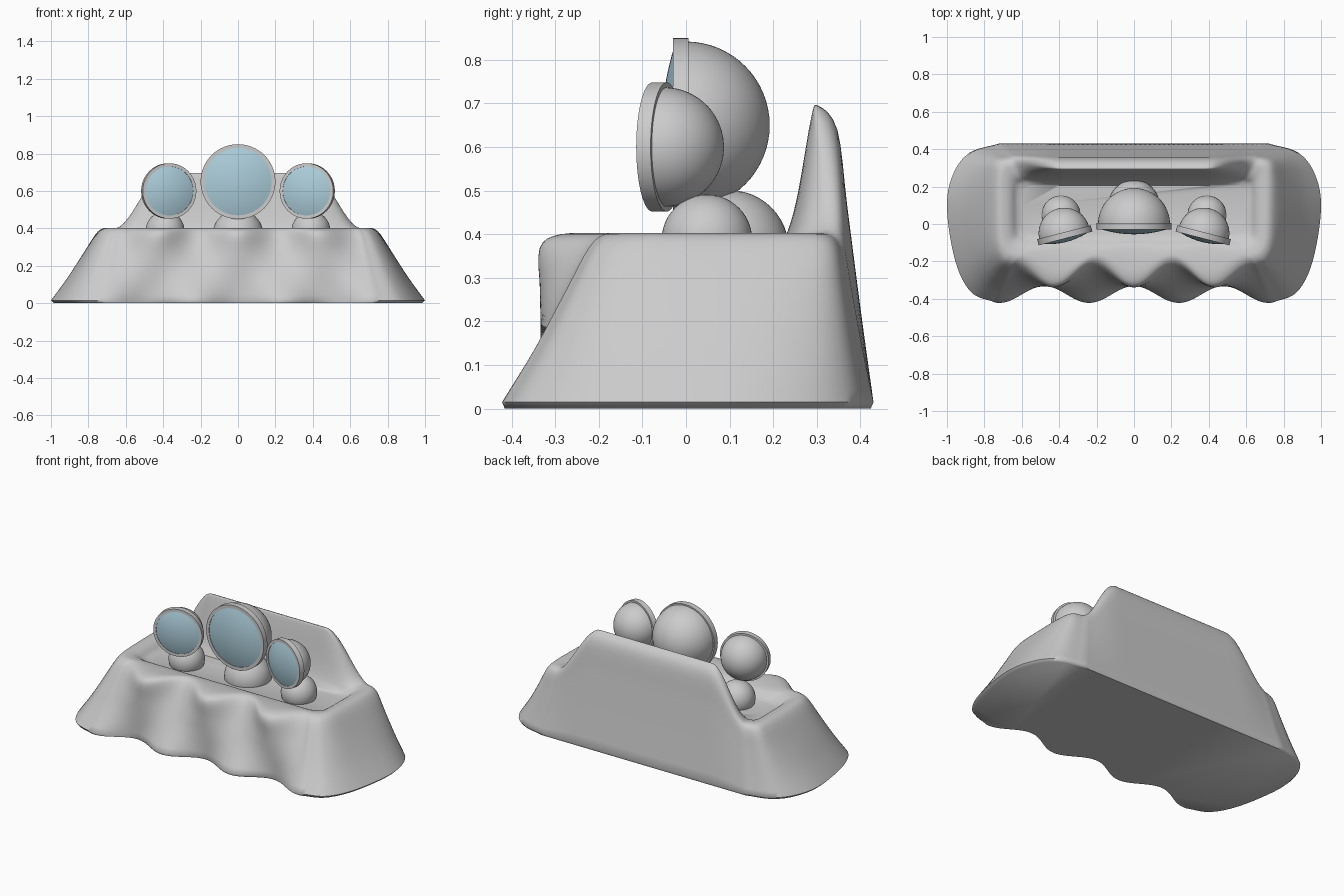
import bpy, bmesh, math
from mathutils import Vector, Matrix

if "Cube" in bpy.data.objects:
    bpy.data.objects.remove(bpy.data.objects["Cube"])


def material(name, rgb):
    m = bpy.data.materials.new(name)
    m.diffuse_color = (*rgb, 1)
    m.use_nodes = True
    m.node_tree.nodes["Principled BSDF"].inputs["Base Color"].default_value = m.diffuse_color
    return m


GREY = material("light grey", (0.6, 0.6, 0.6))
BLUE = material("pale blue glass", (0.41, 0.61, 0.70))


def finish(bm, name, mat, angle=40):
    bmesh.ops.recalc_face_normals(bm, faces=bm.faces)
    me = bpy.data.meshes.new(name)
    bm.to_mesh(me)
    bm.free()
    ob = bpy.data.objects.new(name, me)
    bpy.context.collection.objects.link(ob)
    me.materials.append(mat)
    bpy.ops.object.select_all(action='DESELECT')
    ob.select_set(True)
    bpy.context.view_layer.objects.active = ob
    bpy.ops.object.shade_smooth_by_angle(angle=math.radians(angle))
    return ob


def spline(pts, n):
    """Smooth curve through the points, n steps per span."""
    p = [2 * pts[0] - pts[1]] + pts + [2 * pts[-1] - pts[-2]]
    out = []
    for i in range(1, len(p) - 2):
        a, b, c, d = p[i - 1:i + 3]
        for k in range(n):
            t = k / n
            out.append(0.5 * (2 * b + (c - a) * t + (2 * a - 5 * b + 4 * c - d) * t * t
                              + (3 * b - a - 3 * c + d) * t ** 3))
    return out + [pts[-1]]


def outline(side, y_mid, wave):
    """Closed loop: scalloped front, curved right side, straight back, mirrored left side."""
    pts = [Vector(p) for p in side]
    xf, xb, yb = pts[0].x, pts[-1].x, pts[-1].y
    front = []
    for i in range(97):
        s = -1 + 2 * i / 96
        lobe = -math.cos(2 * math.pi * s * 0.74 / 0.48)
        front.append(Vector((s * xf, y_mid + wave * lobe)))
    right = spline(pts, 6)
    back = [Vector((xb * (1 - 2 * i / 56), yb)) for i in range(1, 56)]
    left = [Vector((-p.x, p.y)) for p in reversed(right)]
    return front + right[1:] + back + left[:-1]


# Cast base: skirt, rim, rear wall and sunken tray, lofted from four outlines
foot = outline([(.74, -.42), (.87, -.365), (.955, -.2), (1, .08), (.97, .26), (.88, .38), (.72, .43)],
               -.377, -.045)
top = outline([(.65, -.205), (.70, -.18), (.732, -.1), (.74, .08), (.74, .25), (.72, .33), (.64, .355)],
              -.27, .066)
tray = outline([(.57, -.115), (.62, -.10), (.65, -.06), (.655, .08), (.655, .18), (.645, .235), (.6, .255)],
               -.115, 0)
floor = outline([(.53, -.055), (.57, -.045), (.595, -.01), (.60, .08), (.60, .15), (.585, .19), (.55, .205)],
                -.055, 0)
H, WALL = 0.4, 0.295


def wall_weight(p):
    if p.y < 0.2:
        return 0.0
    t = max(0, min(1, (0.67 - abs(p.x)) / 0.27))
    return t * t * (3 - 2 * t)


columns = []
for f, t, r, b in zip(foot, top, tray, floor):
    w = wall_weight(t)
    up = t + Vector((0, -0.015 * w))
    z = H + WALL * w

    def at(p, height, dy=0.0):
        return Vector((p.x, p.y + dy * w, height))

    keys = [at(f * 0.985, 0), at(f, 0.015)]
    keys += [at(f.lerp(up, k), z * k) for k in (.33, .66, .92)]
    keys += [at(t.lerp(r, .22), z, -0.03),
             at(t.lerp(r, .65), H - .001 + .268 * w, -0.003),
             at(r, .386 + .115 * w, 0.003),
             at(r.lerp(b, .5), .362 + .05 * w, 0.005),
             at(b, .35)]
    columns.append([keys[0]] + spline(keys[1:], 4))

bm = bmesh.new()
grid = [[bm.verts.new(p) for p in col] for col in columns]
for i, col in enumerate(grid):
    prev = grid[i - 1]
    for j in range(len(col) - 1):
        bm.faces.new((prev[j], col[j], col[j + 1], prev[j + 1]))
bm.faces.new([c[0] for c in grid])
bm.faces.new([c[-1] for c in grid])
finish(bm, "cast_base", GREY, 60)


def lathe(name, profile, mat, place, closed=False, n=64):
    """Spin (radius, forward) points round the forward axis, which is -y."""
    bm = bmesh.new()
    rings = []
    for r, d in profile:
        if r < 1e-5:
            rings.append([bm.verts.new((0, -d, 0))] * n)
        else:
            rings.append([bm.verts.new((r * math.cos(2 * math.pi * k / n), -d,
                                        r * math.sin(2 * math.pi * k / n))) for k in range(n)])
    pairs = list(zip(rings, rings[1:])) + ([(rings[-1], rings[0])] if closed else [])
    for a, b in pairs:
        for k in range(n):
            quad = [a[k - 1], a[k], b[k], b[k - 1]]
            bm.faces.new(list(dict.fromkeys(quad)))
    bm.transform(place)
    return finish(bm, name, mat)


def lamp(name, centre, radius, rim, glass, depth, sag, turn):
    place = Matrix.Translation(centre) @ Matrix.Rotation(math.radians(turn), 4, 'Z')
    arc = [math.pi / 2 * i / 16 for i in range(17)]
    # Round rear housing
    lathe(name + "_housing", [(radius * math.sin(a), -radius * math.cos(a)) for a in arc], GREY, place)
    # Trim ring
    lathe(name + "_trim_ring", [(rim, -.006), (rim, depth), (glass, depth), (glass, -.006)],
          GREY, place, closed=True)
    # Domed lens
    lathe(name + "_lens", [(glass * k / 10, depth - .003 + sag * (1 - (k / 10) ** 2)) for k in range(11)],
          BLUE, place)


def mount(name, centre, radius):
    bm = bmesh.new()
    bmesh.ops.create_uvsphere(bm, u_segments=48, v_segments=24, radius=radius,
                              matrix=Matrix.Translation(centre))
    # Keep the dome above the tray floor
    bmesh.ops.bisect_plane(bm, geom=bm.verts[:] + bm.edges[:] + bm.faces[:],
                           plane_co=(0, 0, .345), plane_no=(0, 0, 1), clear_inner=True)
    finish(bm, name, GREY)


lamp("centre_lamp", (0, 0, .65), .192, .2, .18, .03, .028, 0)
mount("centre_mount", (0, .1, .365), .136)
for side, label in ((-1, "left"), (1, "right")):
    lamp(label + "_lamp", (side * .373, -.05, .6), .137, .148, .131, .028, .022, -14.5 * side)
    mount(label + "_mount", (side * .39, .048, .387), .104)
